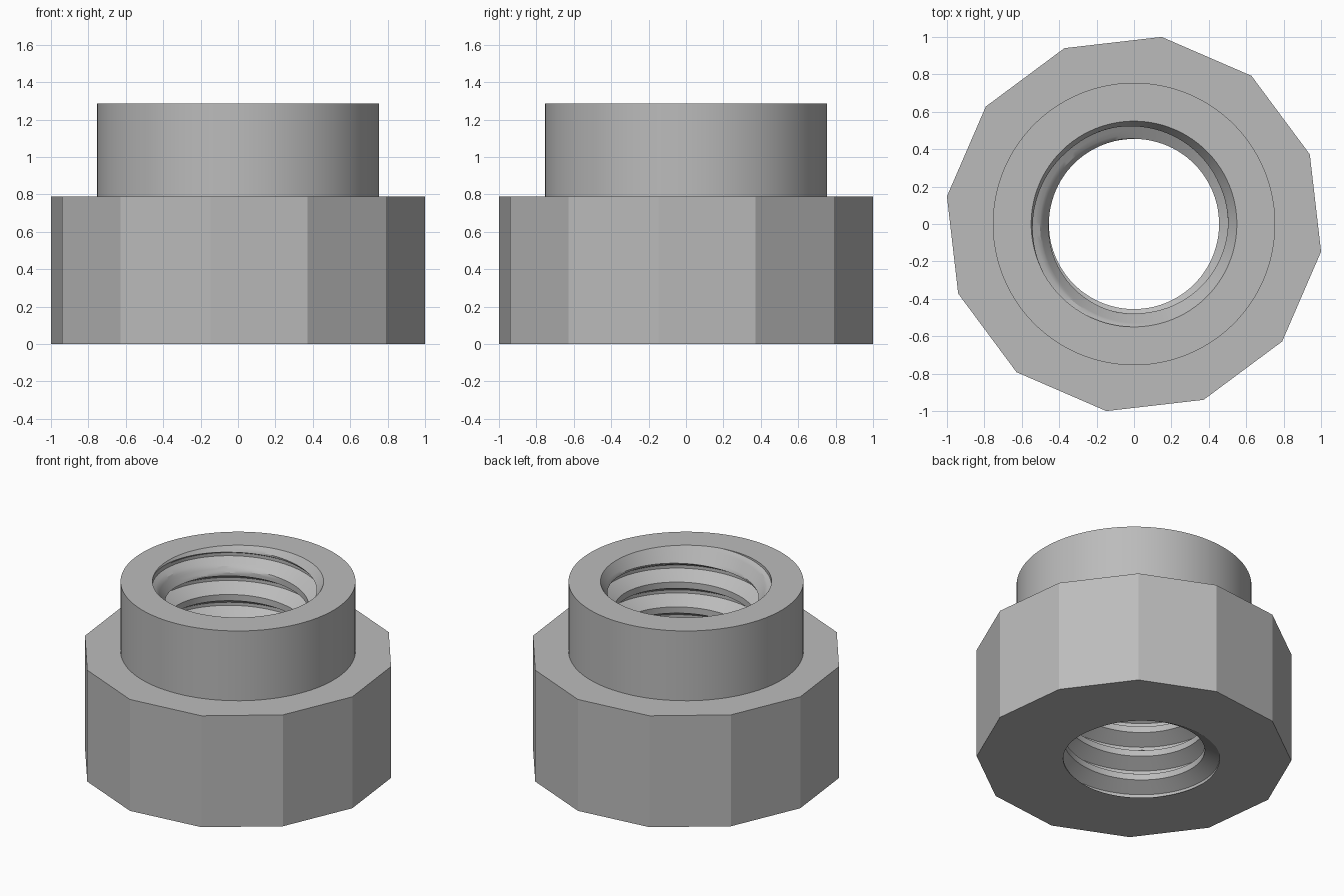
import bpy
import bmesh
from math import radians, cos, sin, pi

if "Cube" in bpy.data.objects:
    bpy.data.objects.remove(bpy.data.objects["Cube"], do_unlink=True)

SIDES, SEG = 12, 96
START = radians(21.6)
FLANGE, COLLAR = 1.011, 0.755
SHOULDER, TOP = 0.79, 1.285
MINOR, MAJOR, PITCH = 0.455, 0.55, 0.176
ROOT_ANGLE = radians(150)
CHAMFER = 0.15

grey = bpy.data.materials.new("grey metal")
grey.use_nodes = True
colour = (0.5, 0.5, 0.5, 1)
grey.diffuse_color = colour
grey.node_tree.nodes["Principled BSDF"].inputs["Base Color"].default_value = colour


def flange_radius(a):
    half = pi / SIDES
    return FLANGE * cos(half) / cos((a - START) % (2 * half) - half)


def thread_radius(a, z):
    """Right-handed thread with flat roots and crests, opened by a top chamfer."""
    turn = z / PITCH - (a - ROOT_ANGLE) / (2 * pi)
    d = abs((turn + 0.5) % 1 - 0.5)
    t = min(max((d - 1 / 16) / (3 / 8 - 1 / 16), 0), 1)
    cone = MAJOR - (MAJOR - MINOR) * (TOP - z) / CHAMFER
    return max(MAJOR + (MINOR - MAJOR) * t, cone)


def loft(name, rows, sharp):
    """Skin rows given as functions of angle that return (radius, height)."""
    bm = bmesh.new()
    grid = []
    for row in rows:
        ring = []
        for i in range(SEG + 1):
            a = START + 2 * pi * i / SEG
            r, z = row(a)
            ring.append(bm.verts.new((r * cos(a), r * sin(a), z)))
        grid.append(ring)
    for low, high in zip(grid, grid[1:]):
        for i in range(SEG):
            bm.faces.new((low[i], low[i + 1], high[i + 1], high[i]))
    bmesh.ops.remove_doubles(bm, verts=bm.verts, dist=0.0001)
    mesh = bpy.data.meshes.new(name)
    bm.to_mesh(mesh)
    bm.free()
    mesh.materials.append(grey)
    ob = bpy.data.objects.new(name, mesh)
    bpy.context.collection.objects.link(ob)
    bpy.ops.object.select_all(action="DESELECT")
    ob.select_set(True)
    bpy.context.view_layer.objects.active = ob
    bpy.ops.object.shade_smooth_by_angle(angle=radians(sharp))
    return ob


# Twelve-sided flange: underside, sides and shoulder
loft("flange", [
    lambda a: (thread_radius(a, 0), 0),
    lambda a: (flange_radius(a), 0),
    lambda a: (flange_radius(a), SHOULDER),
    lambda a: (COLLAR, SHOULDER),
], 20)

# Round collar: wall and top rim
loft("collar", [
    lambda a: (COLLAR, SHOULDER),
    lambda a: (COLLAR, TOP),
    lambda a: (thread_radius(a, TOP), TOP),
], 30)


# Threaded bore: rows follow the helix and stop at both end planes
def helix_row(turns):
    def row(a):
        z = PITCH * (turns + (a - ROOT_ANGLE) / (2 * pi))
        z = min(max(z, 0), TOP)
        return thread_radius(a, z), z
    return row


corners = [1 / 16, 3 / 8, 5 / 8, 15 / 16, 17 / 16]
steps = []
for n in range(-2, int(TOP / PITCH) + 3):
    for c, d in zip(corners, corners[1:]):
        steps += [n + c + (d - c) * k / 4 for k in range(4)]
loft("threaded_bore", [helix_row(t) for t in reversed(steps)], 25)
